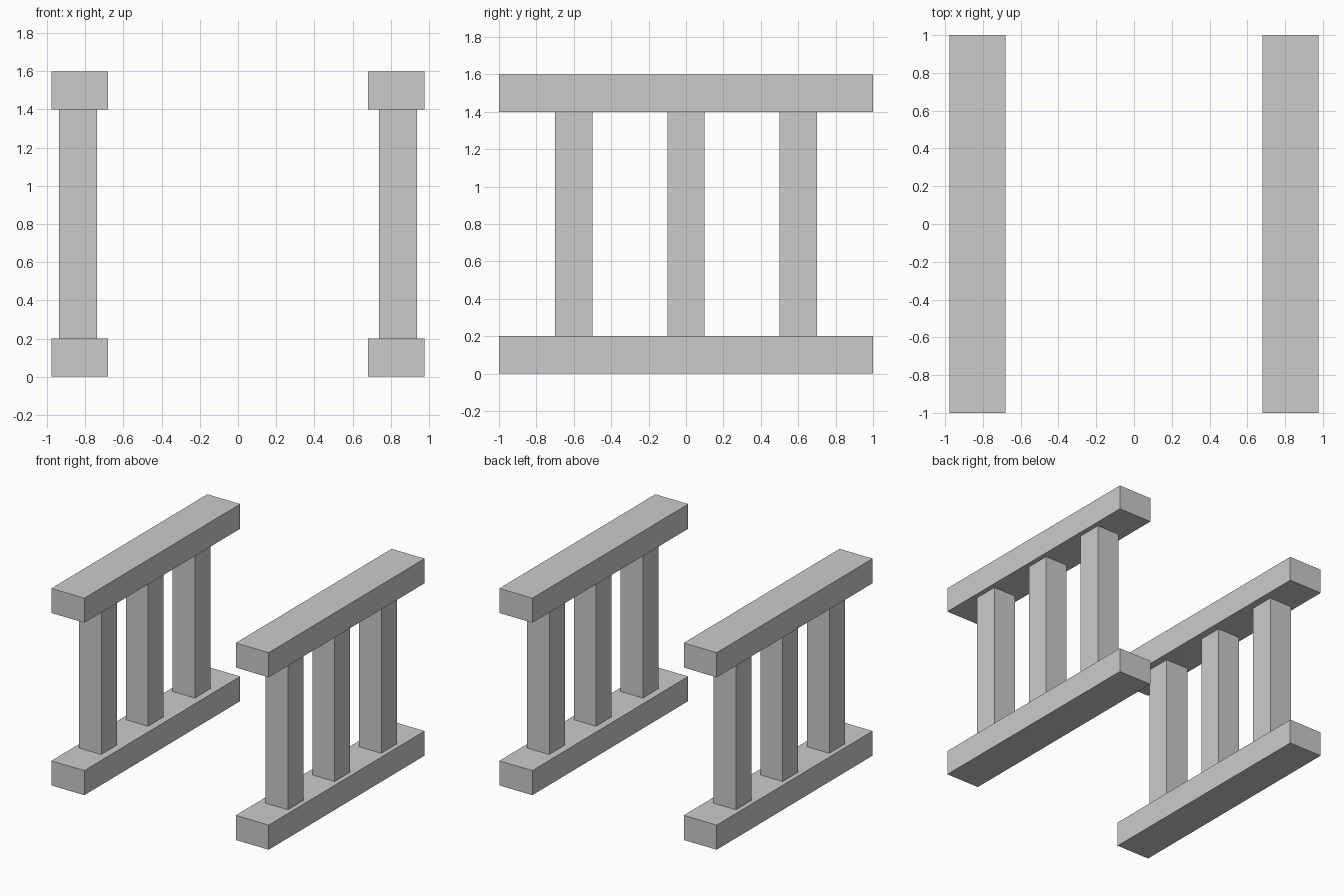
import bpy

if "Cube" in bpy.data.objects:
    bpy.data.objects.remove(bpy.data.objects["Cube"])


def box(name, x, y, z):
    """Box spanning the given (min, max) ranges."""
    bpy.ops.mesh.primitive_cube_add(size=1, location=[sum(r) / 2 for r in (x, y, z)])
    ob = bpy.context.object
    ob.name = name
    ob.scale = [r[1] - r[0] for r in (x, y, z)]
    bpy.ops.object.transform_apply(location=True, rotation=False, scale=True)
    # Location is applied so the mirror works across the world centre
    mirror = ob.modifiers.new("mirror", 'MIRROR')
    mirror.use_axis = (True, False, False)
    return ob


RAIL_X = (0.68, 0.976)
POST_X = (0.738, 0.938)

# Bottom and top rails, mirrored to both sides
box("bottom_rail", RAIL_X, (-1, 1), (0, 0.2))
box("top_rail", RAIL_X, (-1, 1), (1.4, 1.6))

# Three square posts between the rails on each side
for name, y in (("front_post", -0.6), ("middle_post", 0), ("back_post", 0.6)):
    box(name, POST_X, (y - 0.1, y + 0.1), (0.2, 1.4))
